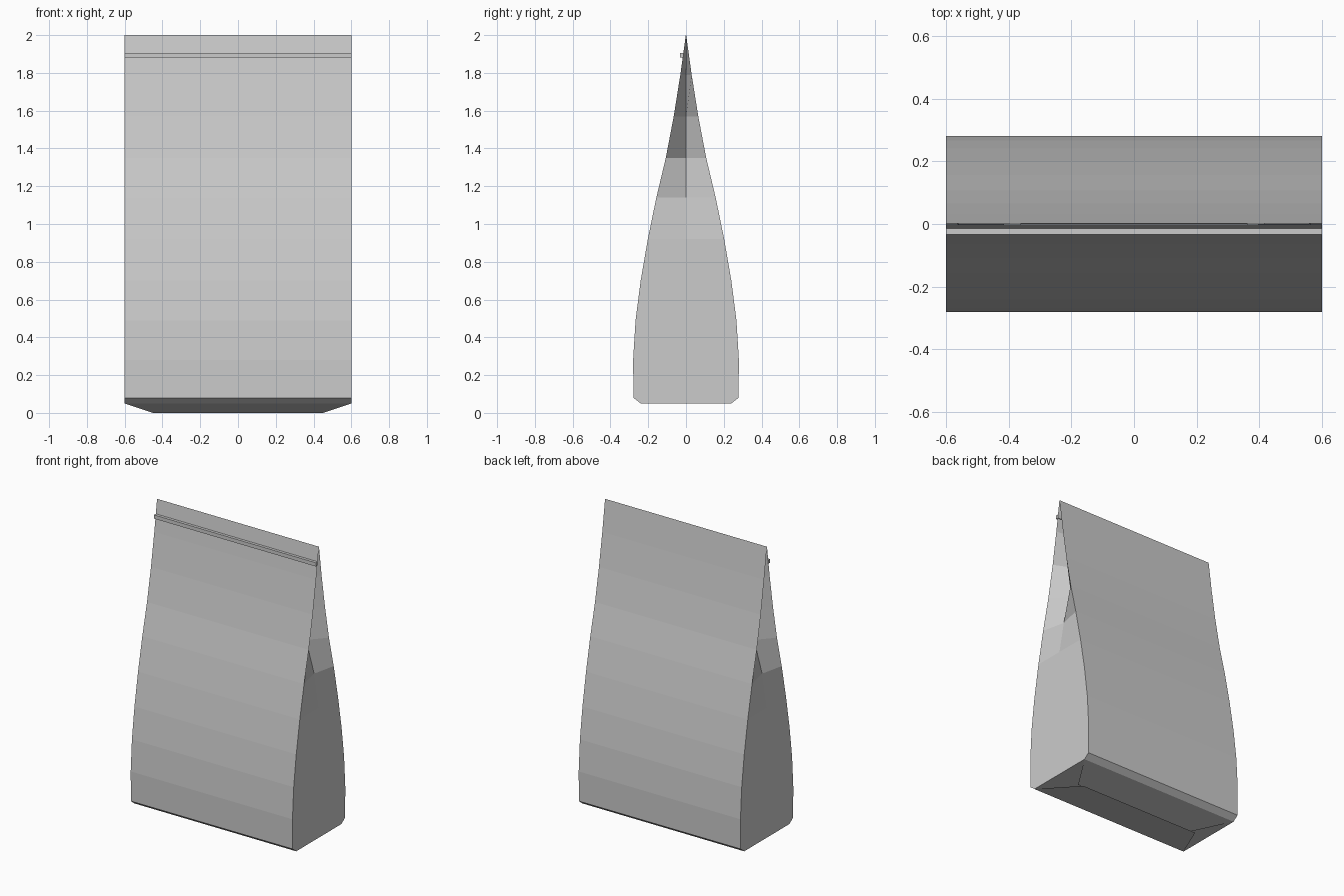
import bpy, bmesh

if "Cube" in bpy.data.objects:
    bpy.data.objects.remove(bpy.data.objects["Cube"])

HALF_W = 0.6
# height, half depth, inward gusset fold
PROFILE = [
    (0.05, 0.24, 0), (0.08, 0.278, 0), (0.28, 0.28, 0), (0.49, 0.267, 0),
    (0.70, 0.24, 0), (0.92, 0.202, 0), (1.14, 0.157, 0.035),
    (1.35, 0.107, 0.095), (1.57, 0.065, 0.15), (1.79, 0.03, 0.19),
    (2.00, 0.001, 0.21),
]


def finish(name, bm):
    mesh = bpy.data.meshes.new(name)
    bm.to_mesh(mesh)
    bm.free()
    obj = bpy.data.objects.new(name, mesh)
    bpy.context.collection.objects.link(obj)
    return obj


def panel(name, points):
    bm = bmesh.new()
    bm.faces.new([bm.verts.new(p) for p in points])
    return finish(name, bm)


# Bag body: folded-side rings joined from bottom to top
bm = bmesh.new()
rings = []
for z, d, fold in PROFILE:
    w = HALF_W
    rings.append([bm.verts.new(p) for p in (
        (-w, -d, z), (w, -d, z), (w - fold, 0, z),
        (w, d, z), (-w, d, z), (fold - w, 0, z))])
for low, high in zip(rings, rings[1:]):
    for i in range(6):
        j = (i + 1) % 6
        bm.faces.new((low[i], low[j], high[j], high[i]))
finish("bag_body", bm)

# Overlapping folded bottom flaps
w, d, z = HALF_W, 0.24, 0.05
panel("bottom_flap_front", [(-w, -d, z), (-0.45, 0.05, 0), (0.45, 0.05, 0), (w, -d, z)])
panel("bottom_flap_back", [(-w, d, z), (w, d, z), (0.45, 0, 0.03), (-0.45, 0, 0.03)])
for side, s in (("left", -1), ("right", 1)):
    points = [(s * w, -d, z), (s * 0.36, 0, z), (s * w, d, z)]
    panel("bottom_flap_" + side, points if s > 0 else points[::-1])

# Closing strip across the front near the top
bm = bmesh.new()
bmesh.ops.create_cube(bm, size=1)
strip = finish("closing_strip", bm)
strip.scale = (2 * HALF_W, 0.02, 0.025)
strip.location = (0, -0.023, 1.893)
